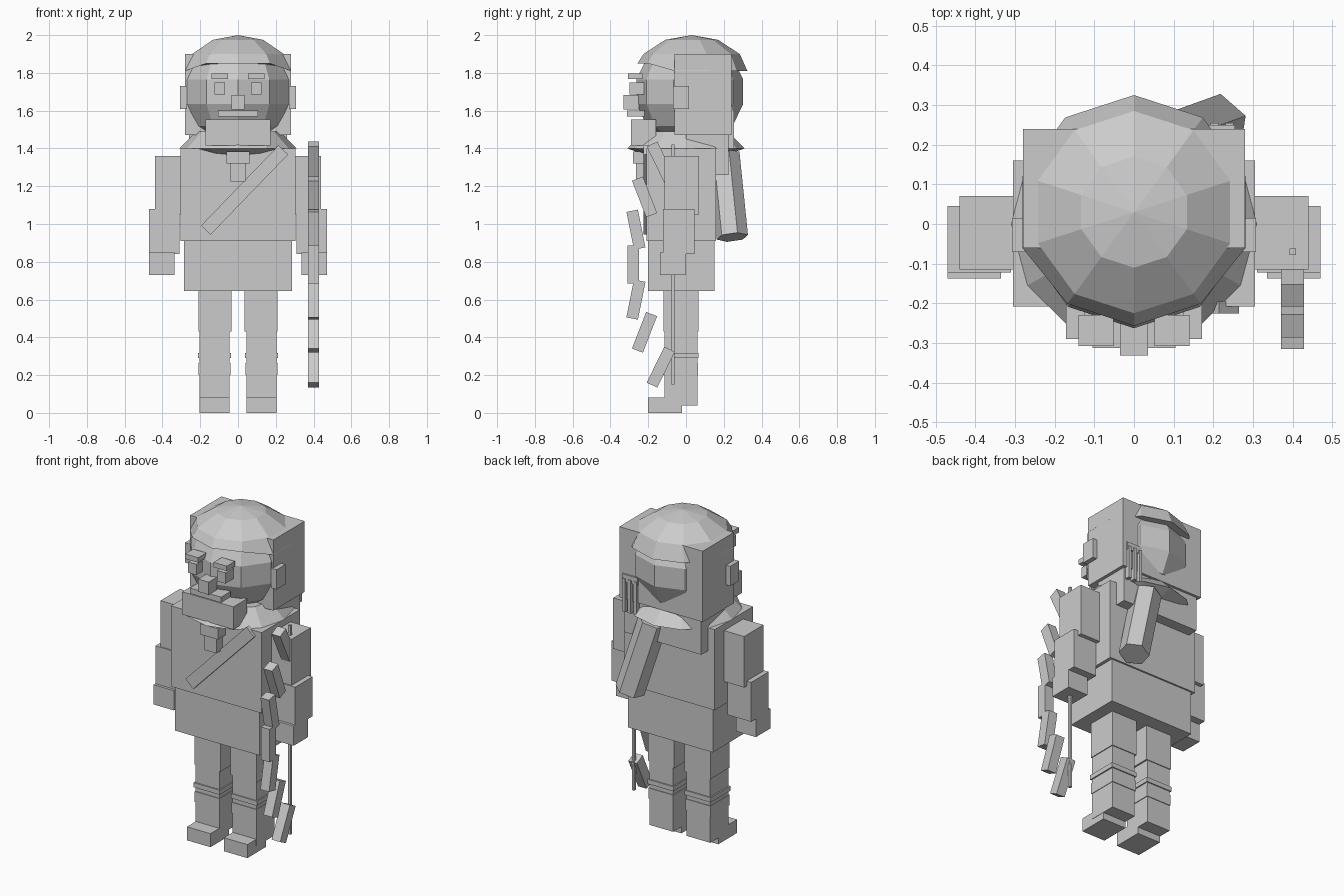
import bpy, bmesh, math
from mathutils import Vector

if "Cube" in bpy.data.objects:
    bpy.data.objects.remove(bpy.data.objects["Cube"])

stone = bpy.data.materials.new("plain_grey")
stone.diffuse_color = (0.6, 0.6, 0.6, 1)
stone.use_nodes = True
stone.node_tree.nodes["Principled BSDF"].inputs["Base Color"].default_value = stone.diffuse_color


def finish(name, bm):
    bmesh.ops.recalc_face_normals(bm, faces=bm.faces)
    me = bpy.data.meshes.new(name)
    bm.to_mesh(me)
    bm.free()
    me.materials.append(stone)
    ob = bpy.data.objects.new(name, me)
    bpy.context.collection.objects.link(ob)
    return ob


def box(name, x, y, z):
    """Box given by its extents on each axis."""
    bm = bmesh.new()
    bmesh.ops.create_cube(bm, size=1)
    for v in bm.verts:
        v.co = Vector([(lo + hi) / 2 + c * (hi - lo) for c, (lo, hi) in zip(v.co, (x, y, z))])
    return finish(name, bm)


def pair(name, x, y, z):
    """Box on the right and its mirror on the left."""
    box(name + "_right", x, y, z)
    box(name + "_left", (-x[1], -x[0]), y, z)


def lathe(name, profile, n, cy):
    """Closed solid from (radius, height) rings, one corner facing front."""
    bm = bmesh.new()
    rings = []
    for r, z in profile:
        rings.append([bm.verts.new((r * math.sin(a), cy - r * math.cos(a), z))
                      for a in (2 * math.pi * i / n for i in range(n))])
    for lo, hi in zip(rings, rings[1:]):
        for i in range(n):
            j = (i + 1) % n
            bm.faces.new((lo[i], lo[j], hi[j], hi[i]))
    bm.faces.new(rings[0])
    bm.faces.new(rings[-1])
    bmesh.ops.remove_doubles(bm, verts=bm.verts, dist=0.002)
    return bm


def bar(name, a, b, sides, radius):
    """Prism running from point a to point b."""
    a, b = Vector(a), Vector(b)
    bm = bmesh.new()
    bmesh.ops.create_cone(bm, cap_ends=True, segments=sides, radius1=radius,
                          radius2=radius, depth=(b - a).length)
    ob = finish(name, bm)
    ob.location = (a + b) / 2
    ob.rotation_mode = 'QUATERNION'
    ob.rotation_quaternion = (b - a).to_track_quat('Z', 'Y')
    return ob


# Legs and feet
pair("thigh", (0.035, 0.21), (-0.12, 0.065), (0.43, 0.66))
pair("shin", (0.045, 0.205), (-0.115, 0.06), (0.04, 0.43))
pair("leg_band", (0.038, 0.213), (-0.122, 0.067), (0.29, 0.318))
pair("boot_cuff", (0.041, 0.208), (-0.119, 0.064), (0.20, 0.265))
pair("foot", (0.045, 0.203), (-0.2, -0.02), (0.0, 0.082))

# Body
box("tunic_skirt", (-0.285, 0.285), (-0.2, 0.15), (0.645, 0.915))
box("torso", (-0.305, 0.305), (-0.208, 0.16), (0.91, 1.4))
box("back_hair", (-0.26, 0.26), (0.0, 0.225), (1.26, 1.48))

# Arms
pair("upper_arm", (0.29, 0.44), (-0.115, 0.07), (1.05, 1.36))
pair("forearm", (0.31, 0.47), (-0.122, 0.045), (0.84, 1.08))
pair("hand", (0.335, 0.47), (-0.138, 0.0), (0.73, 0.85))

# Faceted head
rings = 7
head = [(0.29 * math.sin(math.pi * i / rings), 1.7 - 0.29 * math.cos(math.pi * i / rings))
        for i in range(1, rings)]
finish("head", lathe("head", head, 10, 0.02))

# Cap of hair, raised over the forehead
bm = lathe("cap", [(0.295, 1.81), (0.255, 1.9), (0.14, 1.975), (0.001, 2.0)], 10, 0.03)
for v in bm.verts:
    if v.co.z < 1.82 and v.co.y < -0.15:
        v.co = Vector((v.co.x * 0.97, v.co.y + 0.008, 1.85))
finish("hair_cap", bm)
box("hair_block", (-0.28, 0.28), (-0.06, 0.24), (1.47, 1.9))

# Face
pair("ear", (0.27, 0.308), (-0.07, 0.015), (1.61, 1.73))
pair("eye", (0.07, 0.125), (-0.3, -0.22), (1.685, 1.75))
pair("brow", (0.052, 0.14), (-0.308, -0.23), (1.768, 1.798))
box("nose", (-0.035, 0.035), (-0.332, -0.25), (1.605, 1.682))
box("moustache", (-0.105, 0.105), (-0.312, -0.22), (1.568, 1.602))
box("beard", (-0.172, 0.172), (-0.29, -0.16), (1.415, 1.552))

# Collar and scarf ends
finish("collar", lathe("collar", [(0.09, 1.32), (0.31, 1.4), (0.22, 1.49)], 12, 0.0))
box("scarf_knot", (-0.06, 0.06), (-0.28, -0.2), (1.32, 1.385))
box("scarf_end", (-0.04, 0.04), (-0.265, -0.2), (1.225, 1.33))

# Diagonal chest strap
strap = box("chest_strap", (-0.035, 0.035), (-0.015, 0.015), (-0.295, 0.295))
strap.location = (0.035, -0.21, 1.18)
strap.rotation_euler = (0, math.radians(44), 0)

# Bow: segments in the side plane, upper half mirrored about the grip
MID = 0.785
limbs = [((-0.245, 0.7), (-0.285, 0.5)), ((-0.182, 0.523), (-0.257, 0.33)),
         ((-0.087, 0.337), (-0.18, 0.147))]


def bow_piece(name, a, b):
    dy, dz = a[0] - b[0], a[1] - b[1]
    h = math.hypot(dy, dz) / 2
    ob = box(name, (-0.029, 0.029), (-0.031, 0.031), (-h, h))
    ob.location = (0.4, (a[0] + b[0]) / 2, (a[1] + b[1]) / 2)
    ob.rotation_euler = (-math.atan2(dy, dz), 0, 0)


bow_piece("bow_grip", (-0.28, 0.885), (-0.28, 0.685))
for i, (a, b) in enumerate(limbs):
    bow_piece(f"bow_lower_limb_{i}", a, b)
    bow_piece(f"bow_upper_limb_{i}", (b[0], 2 * MID - b[1]), (a[0], 2 * MID - a[1]))
box("bow_string", (0.392, 0.408), (-0.078, -0.062), (0.15, 1.42))

# Quiver and arrow shafts on the back
bar("quiver", (0.205, 0.245, 0.93), (0.08, 0.2, 1.37), 6, 0.085)
box("arrow_fletching", (0.15, 0.255), (0.2, 0.249), (1.58, 1.625))
for i in range(3):
    x = 0.155 + i * 0.038
    box(f"arrow_{i}", (x, x + 0.02), (0.2, 0.255), (1.4, 1.6))
